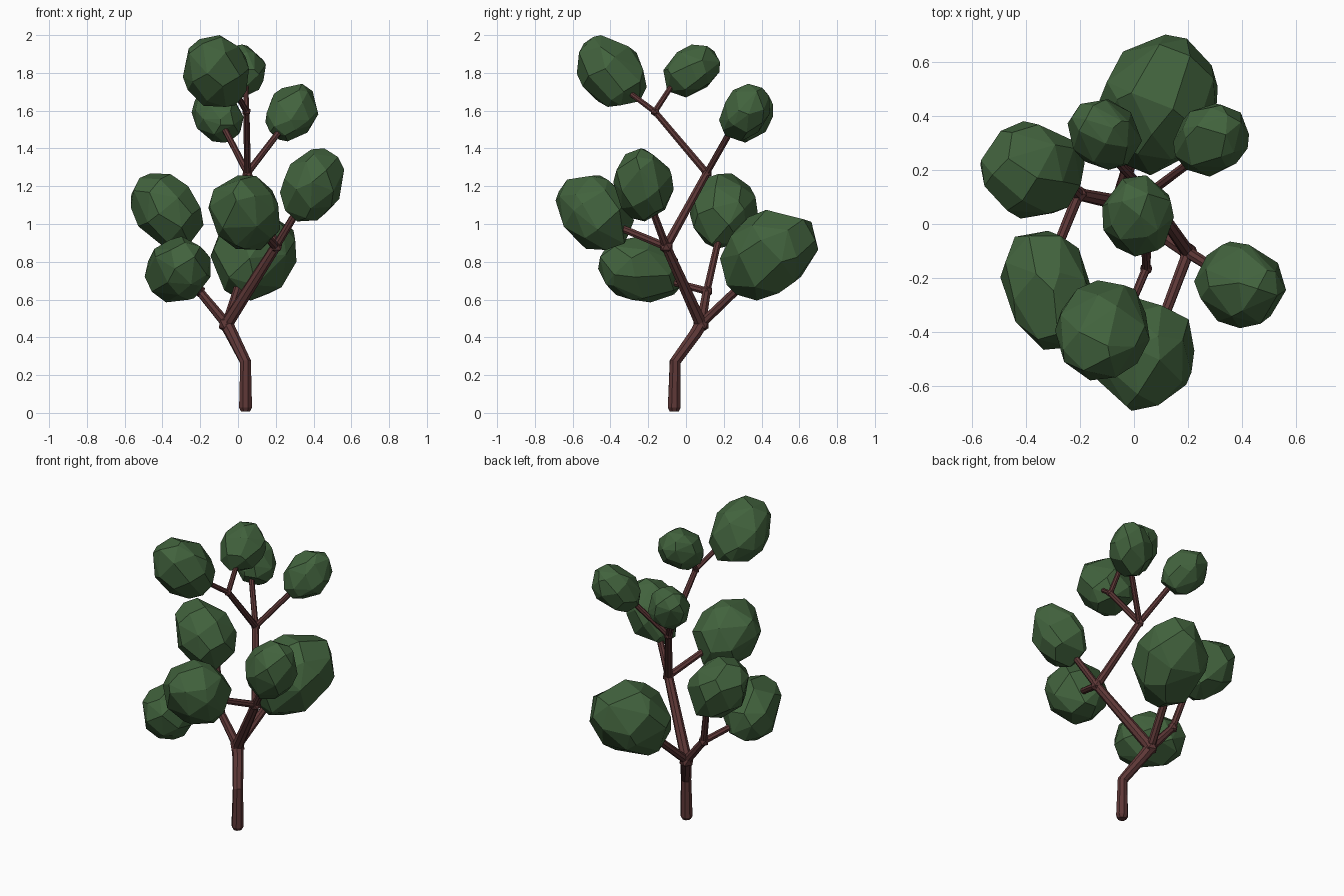
import bpy, bmesh, math, random
from mathutils import Vector, Matrix

if "Cube" in bpy.data.objects:
    bpy.data.objects.remove(bpy.data.objects["Cube"])

random.seed(4)


def material(name, rgb):
    m = bpy.data.materials.new(name)
    m.diffuse_color = (*rgb, 1)
    m.use_nodes = True
    m.node_tree.nodes["Principled BSDF"].inputs["Base Color"].default_value = m.diffuse_color
    return m


BARK = material("reddish_bark", (0.112, 0.039, 0.038))
LEAF = material("dark_green_leaf", (0.054, 0.124, 0.047))


def finish(name, bm, mat):
    bmesh.ops.recalc_face_normals(bm, faces=bm.faces)
    me = bpy.data.meshes.new(name)
    bm.to_mesh(me)
    bm.free()
    me.materials.append(mat)
    ob = bpy.data.objects.new(name, me)
    bpy.context.collection.objects.link(ob)
    return ob


def limb(name, points):
    """Tapered eight-sided tube through (x, y, z, radius) points, with mitred rings."""
    bm = bmesh.new()
    pos = [Vector(p[:3]) for p in points]
    rings = []
    for i, p in enumerate(pos):
        d = (pos[min(i + 1, len(pos) - 1)] - pos[max(i - 1, 0)]).normalized()
        u = (Vector((1, 0, 0)) - d * d.x).normalized()
        v = d.cross(u)
        r = points[i][3]
        rings.append([bm.verts.new(p + r * (u * math.cos(a) + v * math.sin(a)))
                      for a in [math.tau * (k + 0.5) / 8 for k in range(8)]])
    for a, b in zip(rings, rings[1:]):
        for k in range(8):
            bm.faces.new((a[k], a[(k + 1) % 8], b[(k + 1) % 8], b[k]))
    bm.faces.new(rings[0][::-1])
    bm.faces.new(rings[-1])
    return finish(name, bm, BARK)


def knot(name, p, r):
    """Small faceted swelling where limbs meet."""
    bm = bmesh.new()
    bmesh.ops.create_icosphere(bm, subdivisions=1, radius=r,
                               matrix=Matrix.Translation(p))
    return finish(name, bm, BARK)


def clump(name, centre, size, direction, stretch, count=32):
    """Rough convex leaf clump, stretched along a direction and fitted to its size."""
    d = Vector(direction).normalized()
    pts = []
    for i in range(count):
        z = 1 - 2 * (i + 0.5) / count
        a = i * math.pi * (3 - math.sqrt(5))
        s = math.sqrt(1 - z * z)
        p = Vector((s * math.cos(a), s * math.sin(a), z))
        p += Vector([random.uniform(-0.2, 0.2) for _ in range(3)])
        p.normalize()
        pts.append(p + d * p.dot(d) * (stretch - 1))
    lo = [min(p[k] for p in pts) for k in range(3)]
    hi = [max(p[k] for p in pts) for k in range(3)]
    bm = bmesh.new()
    for p in pts:
        bm.verts.new([centre[k] + ((p[k] - lo[k]) / (hi[k] - lo[k]) - 0.5) * size[k]
                      for k in range(3)])
    res = bmesh.ops.convex_hull(bm, input=bm.verts)
    loose = [v for v in bm.verts if not v.link_faces]
    bmesh.ops.delete(bm, geom=loose, context='VERTS')
    bmesh.ops.dissolve_limit(bm, angle_limit=math.radians(9),
                             verts=bm.verts, edges=bm.edges)
    return finish(name, bm, LEAF)


# Forks of the tree
LOW = (-0.06, 0.08, 0.47)
SIDE = (-0.205, 0.11, 0.645)
MID = (0.20, -0.105, 0.88)
HIGH = (0.05, 0.11, 1.27)
TOP = (0.045, -0.165, 1.595)

# Trunk and main stem
limb("trunk", [(0.04, -0.062, 0.008, 0.026), (0.04, -0.062, 0.028, 0.037),
               (0.04, -0.058, 0.27, 0.031), (-0.035, 0.05, 0.42, 0.034), (*LOW, 0.036)])
limb("lower_stem", [(*LOW, 0.034), (*MID, 0.027)])
limb("middle_stem", [(*MID, 0.025), (*HIGH, 0.021)])
limb("upper_stem", [(*HIGH, 0.020), (*TOP, 0.017)])
limb("side_stem", [(*LOW, 0.028), (*SIDE, 0.023)])

# Knots at the forks
for n, p, r in (("low", LOW, 0.047), ("side", SIDE, 0.034), ("middle", MID, 0.038),
                ("high", HIGH, 0.030), ("top", TOP, 0.025)):
    knot(n + "_fork", p, r)

# Leaf clumps: name, fork, twig tip, twig radius, centre, size, stretch direction, stretch
CLUMPS = [
    ("top_front", TOP, (-0.02, -0.32, 1.71), 0.016,
     (-0.117, -0.393, 1.81), (0.35, 0.37, 0.38), (-0.2, -0.7, 0.7), 1.3),
    ("top_back", TOP, (0.04, -0.06, 1.755), 0.016,
     (0.015, 0.03, 1.81), (0.265, 0.30, 0.28), (0, 0.7, 0.6), 1.3),
    ("high_right", HIGH, (0.25, 0.26, 1.53), 0.018,
     (0.285, 0.31, 1.59), (0.28, 0.27, 0.305), (0.4, 0.5, 0.7), 1.3),
    ("high_left", HIGH, (-0.08, 0.25, 1.52), 0.018,
     (-0.108, 0.33, 1.57), (0.275, 0.26, 0.28), (-0.4, 0.5, 0.6), 1.25),
    ("middle_right", MID, (0.32, -0.18, 1.08), 0.022,
     (0.392, -0.225, 1.207), (0.34, 0.32, 0.387), (0.5, -0.2, 0.85), 1.3),
    ("middle_front", MID, (0.10, -0.37, 0.99), 0.022,
     (0.033, -0.483, 1.06), (0.38, 0.415, 0.395), (-0.3, -0.7, 0.5), 1.25),
    ("middle_left", SIDE, (-0.275, 0.175, 0.93), 0.021,
     (-0.375, 0.2, 1.068), (0.385, 0.36, 0.4), (-0.6, 0, 0.7), 1.3),
    ("low_left", SIDE, (-0.29, -0.10, 0.70), 0.021,
     (-0.32, -0.245, 0.76), (0.348, 0.44, 0.35), (0.35, -0.8, 0.3), 1.3),
    ("low_back", LOW, (0.01, 0.31, 0.69), 0.026,
     (0.082, 0.44, 0.835), (0.455, 0.52, 0.48), (0.25, 0.8, 0.5), 1.3),
]
for name, fork, tip, r, centre, size, direction, stretch in CLUMPS:
    limb(name + "_twig", [(*fork, r), (*tip, r * 0.9)])
    clump(name + "_leaves", centre, size, direction, stretch)
